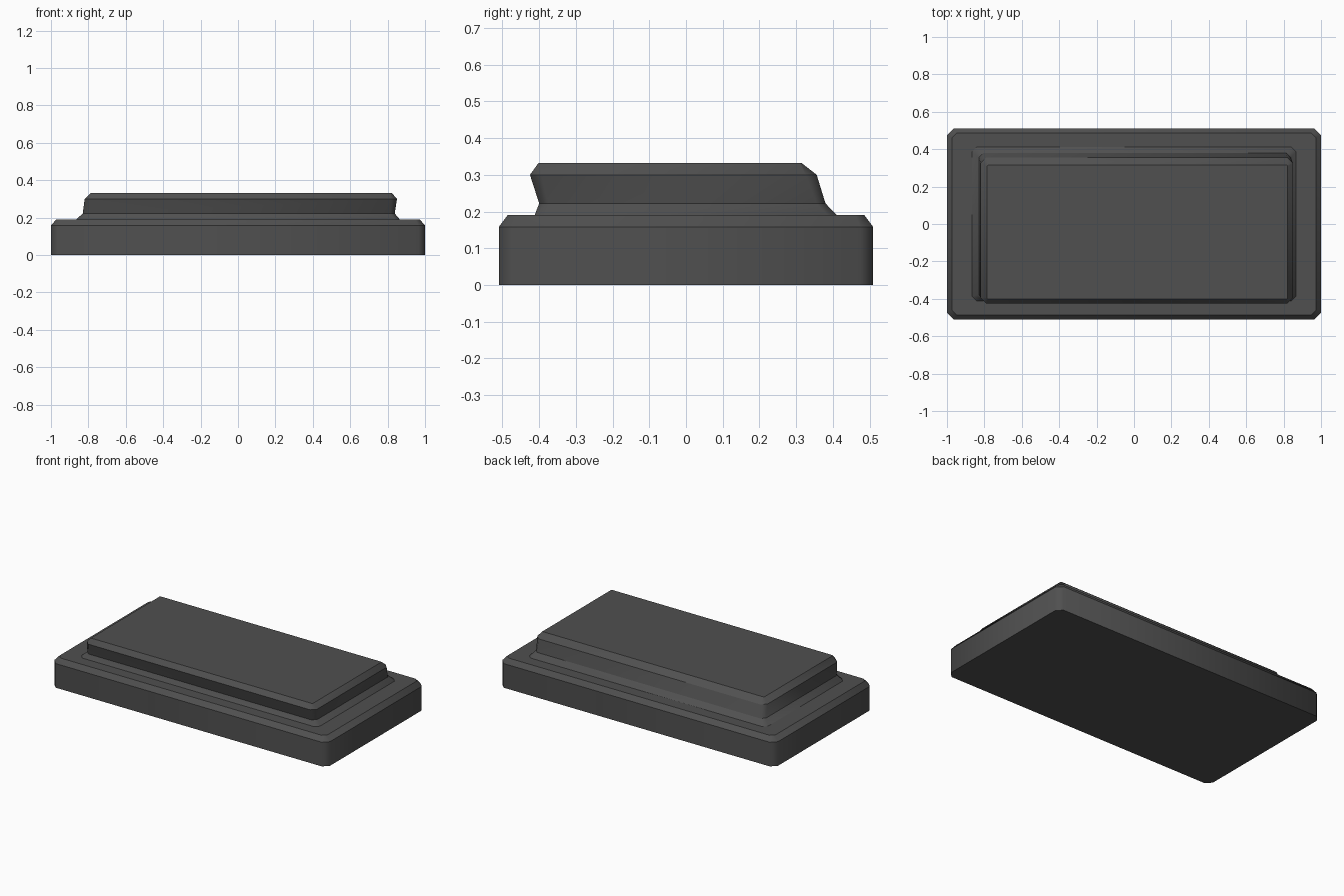
import bpy, bmesh

if "Cube" in bpy.data.objects:
    bpy.data.objects.remove(bpy.data.objects["Cube"])

mat = bpy.data.materials.new("dark grey")
mat.diffuse_color = (0.08, 0.08, 0.08, 1)
mat.use_nodes = True
mat.node_tree.nodes["Principled BSDF"].inputs["Base Color"].default_value = mat.diffuse_color


def ring(x0, x1, y0, y1, c):
    """Rectangle with cut corners, counter-clockwise."""
    return [(x0 + c, y0), (x1 - c, y0), (x1, y0 + c), (x1, y1 - c),
            (x1 - c, y1), (x0 + c, y1), (x0, y1 - c), (x0, y0 + c)]


def stacked_block(name, levels):
    """Loft cut-corner rectangles (z, x0, x1, y0, y1, corner) into a solid."""
    bm = bmesh.new()
    loops = [[bm.verts.new((x, y, z)) for x, y in ring(*r)] for z, *r in levels]
    bm.faces.new(loops[0][::-1])
    bm.faces.new(loops[-1])
    for a, b in zip(loops, loops[1:]):
        for i in range(8):
            j = (i + 1) % 8
            bm.faces.new((a[i], a[j], b[j], b[i]))
    # soft vertical corners, crisp horizontal edges
    for f in bm.faces:
        f.smooth = True
    for e in bm.edges:
        e.smooth = abs(e.verts[0].co.z - e.verts[1].co.z) > 1e-5
    me = bpy.data.meshes.new(name)
    bm.to_mesh(me)
    bm.free()
    me.materials.append(mat)
    ob = bpy.data.objects.new(name, me)
    bpy.context.collection.objects.link(ob)
    return ob


# Wide lower slab with bevelled top
stacked_block("base_slab", [
    (0.0, -1.0, 1.0, -0.51, 0.51, 0.035),
    (0.158, -1.0, 1.0, -0.51, 0.51, 0.035),
    (0.19, -0.972, 0.972, -0.486, 0.486, 0.025),
])

# Slightly skewed upper block: flared foot, leaning walls, bevelled top
stacked_block("upper_block", [
    (0.188, -0.868, 0.867, -0.413, 0.413, 0.025),
    (0.222, -0.83, 0.838, -0.40, 0.38, 0.025),
    (0.30, -0.82, 0.85, -0.425, 0.356, 0.03),
    (0.332, -0.786, 0.822, -0.402, 0.315, 0.006),
])
